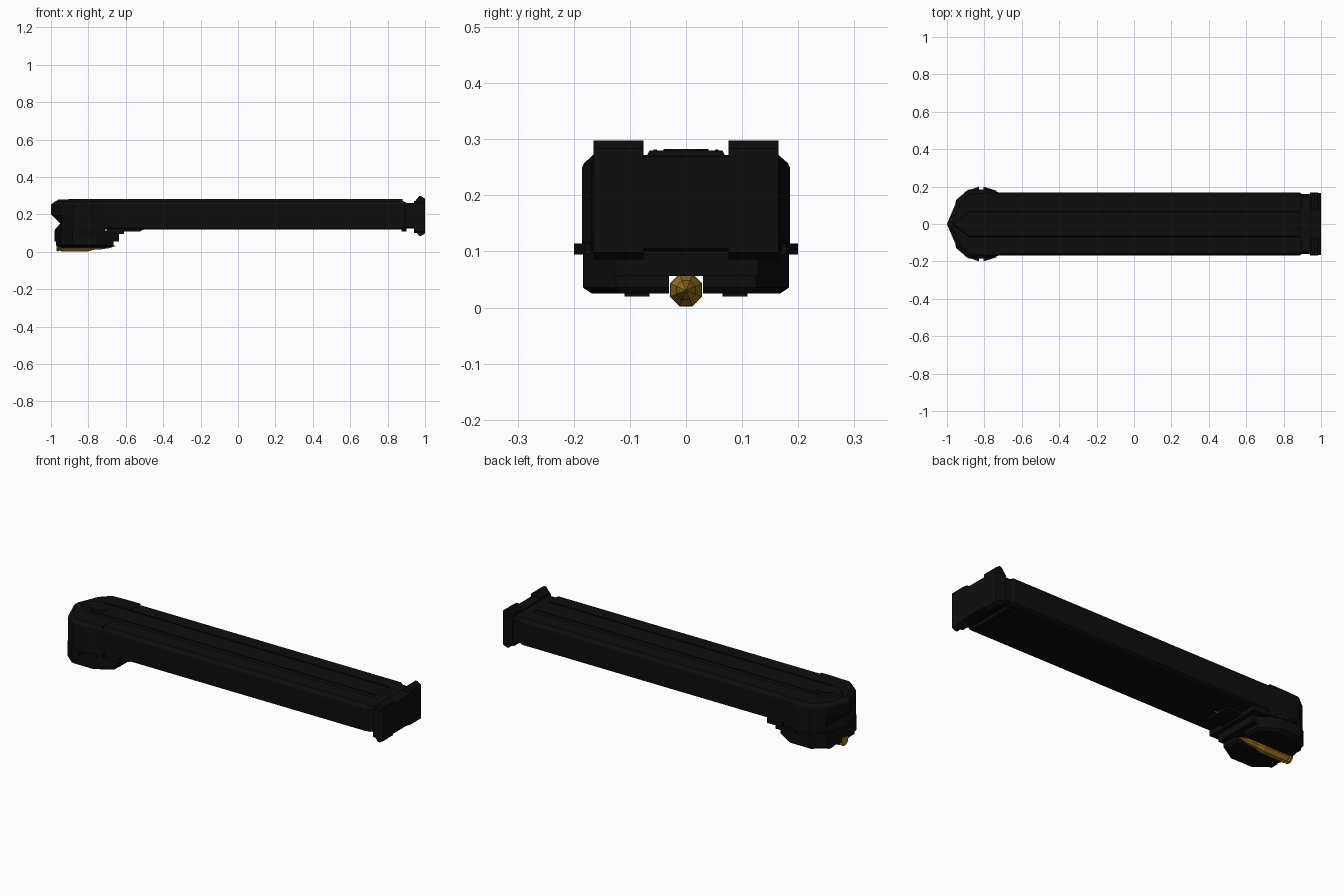
import bpy, bmesh, math

if "Cube" in bpy.data.objects:
    bpy.data.objects.remove(bpy.data.objects["Cube"])


def material(name, rgb):
    m = bpy.data.materials.new(name)
    m.diffuse_color = (*rgb, 1)
    m.use_nodes = True
    m.node_tree.nodes["Principled BSDF"].inputs["Base Color"].default_value = m.diffuse_color
    return m


BLACK = material("matte black", (0.004, 0.004, 0.004))
GOLD = material("brass", (0.34, 0.18, 0.012))


def make(name, bm, mat=BLACK):
    bmesh.ops.remove_doubles(bm, verts=bm.verts, dist=1e-5)
    bmesh.ops.recalc_face_normals(bm, faces=bm.faces)
    me = bpy.data.meshes.new(name)
    bm.to_mesh(me)
    bm.free()
    me.materials.append(mat)
    ob = bpy.data.objects.new(name, me)
    bpy.context.collection.objects.link(ob)
    return ob


def loft(name, rings, mat=BLACK):
    """Bridge closed rings of 3D points and cap both ends."""
    bm = bmesh.new()
    vs = [[bm.verts.new(p) for p in r] for r in rings]
    n = len(vs[0])
    for a, b in zip(vs, vs[1:]):
        for i in range(n):
            j = (i + 1) % n
            bm.faces.new((a[i], a[j], b[j], b[i]))
    bm.faces.new(vs[0])
    bm.faces.new(vs[-1])
    return make(name, bm, mat)


def plan(z, half):
    """Mirror a half outline (rear to nose, nose on y = 0) at height z."""
    pts = half + [(x, -y) for x, y in reversed(half[:-1])]
    return [(x, y, z) for x, y in pts]


def box(name, x, y, z, mat=BLACK):
    return loft(name, [[(x[0], y[0], h), (x[1], y[0], h), (x[1], y[1], h),
                        (x[0], y[1], h)] for h in z], mat)


def section(x, half, z0=0.0):
    """Mirror a half cross-section (y, z) at station x."""
    pts = half + [(-y, z) for y, z in reversed(half)]
    return [(x, y, z + z0) for y, z in pts]


def lathe(name, z, stations, mat, sides=8):
    return loft(name, [[(x, r * math.cos((i + 0.5) * math.tau / sides),
                         z + r * math.sin((i + 0.5) * math.tau / sides))
                        for i in range(sides)] for x, r in stations], mat)


# Long casing with bevelled upper edges
casing = [(0.155, 0.12), (0.168, 0.128), (0.168, 0.25), (0.155, 0.27)]
loft("casing", [section(-0.80, casing), section(0.885, casing),
                section(0.90, [(0.15, 0.125), (0.16, 0.13), (0.16, 0.25), (0.15, 0.262)]),
                section(0.95, [(0.15, 0.125), (0.16, 0.13), (0.16, 0.25), (0.15, 0.262)])])

# Raised spine on the top, pointed towards the nose, flanked by thin rails
loft("top_spine", [plan(0.262, [(0.90, 0.074), (-0.88, 0.074), (-0.985, 0)]),
                   plan(0.280, [(0.87, 0.065), (-0.88, 0.065), (-0.96, 0)])])
for s in (-1, 1):
    box("spine_rail", (-0.86, 0.88), (s * 0.052, s * 0.058), (0.278, 0.282))

# Bottom lip ahead of the end collar
box("bottom_lip", (0.875, 0.90), (-0.13, 0.13), (0.108, 0.125))


# Upper head: faceted prow
def prow(z, tip, grow=0.0, cheek=-0.945):
    return plan(z, [(-0.71, 0.166), (-0.80, 0.185 - grow), (-0.88, 0.181 - grow),
                    (cheek, 0.13 - grow), (tip, 0)])


loft("upper_head", [prow(0.10, -0.978), prow(0.12, -0.978), prow(0.152, -0.95),
                    prow(0.20, -1.0), prow(0.25, -1.0), prow(0.257, -0.995, 0.003),
                    prow(0.272, -0.975, 0.02, -0.93)])

# Lower head with a chamfered floor and a feed slot
low = [(-0.665, 0.125), (-0.76, 0.184), (-0.885, 0.184), (-0.95, 0.13), (-0.98, 0)]
floor = [(-0.675, 0.115), (-0.765, 0.168), (-0.88, 0.168), (-0.94, 0.12), (-0.965, 0)]
head = loft("lower_head", [plan(0.025, floor), plan(0.036, low), plan(0.115, low)])
cutter = box("slot_cutter", (-1.1, -0.6), (-0.03, 0.03), (-0.05, 0.056))
cutter.hide_render = True
cutter.hide_viewport = True
cut = head.modifiers.new("feed_slot", "BOOLEAN")
cut.operation = "DIFFERENCE"
cut.solver = "EXACT"
cut.object = cutter

# Feed lips beside the slot, and side pads
for s in (-1, 1):
    box("feed_lip", (-0.95, -0.70), (s * 0.065, s * 0.11), (0.020, 0.05))
    for x0, x1, x2, y1, y2 in ((-0.905, -0.83, -0.83, 0.172, 0.20),
                               (-0.805, -0.735, -0.805, 0.178, 0.20)):
        rings = [[(x0, s * 0.15, z), (x1, s * 0.15, z), (x1, s * y1, z),
                  (x2, s * y2, z), (x0, s * y1, z)] for z in (0.095, 0.114)]
        loft("side_catch", rings)

# Stepped rear of the head
box("rear_step_low", (-0.70, -0.635), (-0.128, 0.128), (0.056, 0.12))
box("rear_step_high", (-0.70, -0.61), (-0.165, 0.165), (0.095, 0.13))
box("ramp_plate", (-0.62, -0.52), (-0.075, 0.075), (0.108, 0.125))

# Oval plate on the head
loft("oval_plate", [[(-0.85 + 0.055 * math.cos(i * math.tau / 16),
                      0.04 * math.sin(i * math.tau / 16), z) for i in range(16)]
                    for z in (0.278, 0.283)])

# Slotted round: case, shoulder and tip; a second tip shows behind the head
lathe("round", 0.031, [(-0.970, 0.029), (-0.960, 0.031), (-0.953, 0.025), (-0.945, 0.031),
                       (-0.80, 0.030), (-0.765, 0.020), (-0.73, 0.019), (-0.69, 0.012),
                       (-0.655, 0.001)], GOLD)
lathe("second_round_tip", 0.119, [(-0.54, 0.010), (-0.52, 0.007), (-0.505, 0.001)], GOLD)

# End collar with four corner blocks
core = [(0.157, 0.10), (0.168, 0.108), (0.168, 0.26), (0.157, 0.272)]
end = [(0.155, 0.105), (0.164, 0.11), (0.164, 0.258), (0.155, 0.268)]
loft("end_collar", [section(0.94, core), section(0.98, core), section(1.0, end)])
for s in (-1, 1):
    for z0, z1, z2, z3 in ((0.24, 0.265, 0.298, 0.284), (0.14, 0.12, 0.086, 0.098)):
        prof = [(0.942, z0), (0.942, z1), (0.968, z2), (0.98, z2), (1.0, z3), (1.0, z0)]
        loft("corner_block", [[(x, s * y, z) for x, z in prof] for y in (0.076, 0.165)])
